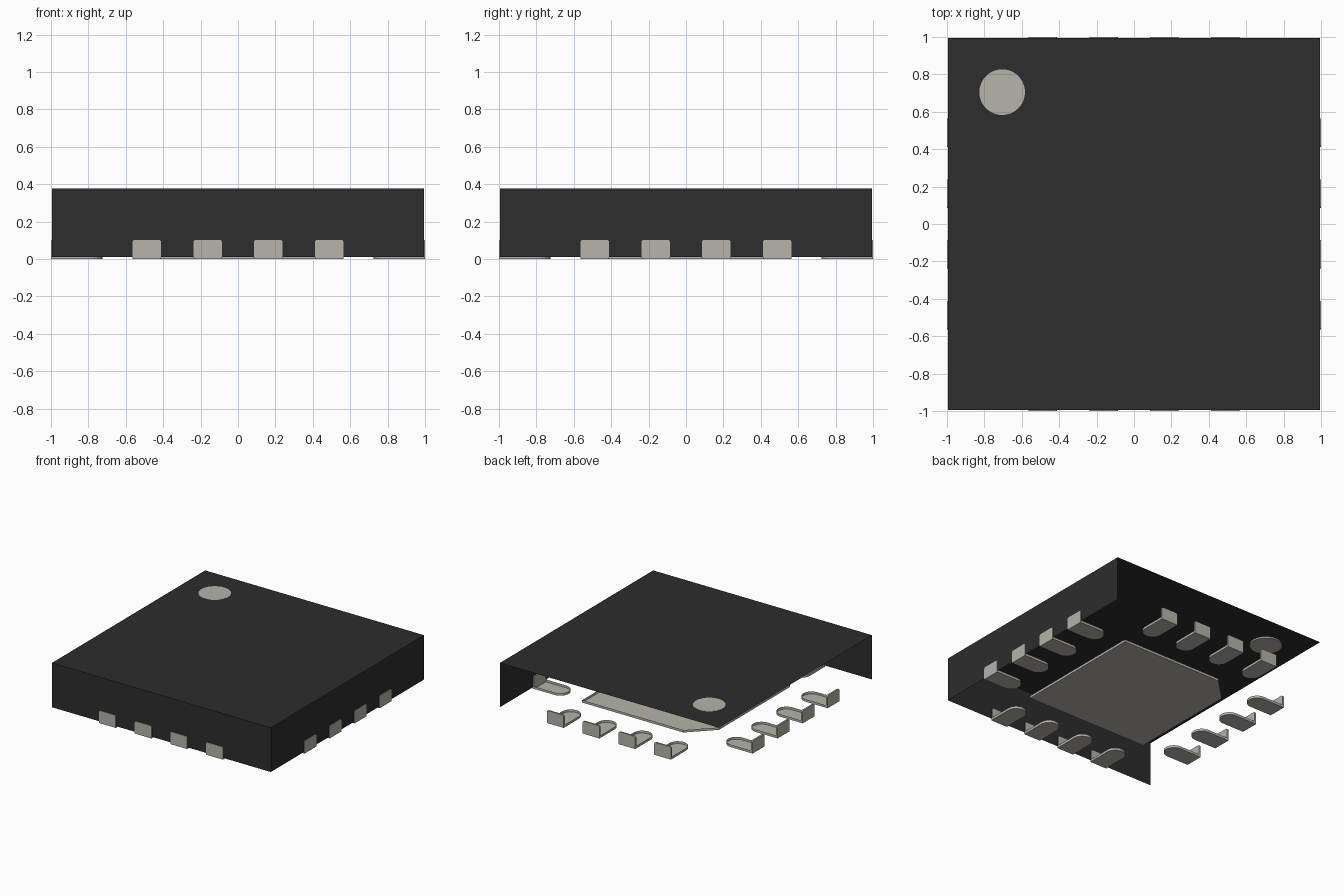
import bpy, bmesh
from math import sin, cos, pi
from mathutils import Matrix, Vector

cube = bpy.data.objects.get("Cube")
if cube:
    bpy.data.objects.remove(cube, do_unlink=True)


def material(name, rgb):
    m = bpy.data.materials.new(name)
    m.use_nodes = True
    m.diffuse_color = (*rgb, 1)
    m.node_tree.nodes["Principled BSDF"].inputs["Base Color"].default_value = (*rgb, 1)
    return m


black = material("black plastic", (0.026, 0.026, 0.026))
metal = material("pale metal", (0.465, 0.457, 0.398))


def finish(bm, name, mat):
    mesh = bpy.data.meshes.new(name)
    bm.to_mesh(mesh)
    bm.free()
    mesh.materials.append(mat)
    obj = bpy.data.objects.new(name, mesh)
    bpy.context.collection.objects.link(obj)
    return obj


def arc(cx, cy, r, start, end, steps):
    """Points along a circular arc."""
    angles = [start + (end - start) * i / steps for i in range(steps + 1)]
    return [(cx + r * cos(a), cy + r * sin(a)) for a in angles]


def prism(bm, outline, to_3d, low, high, open_top=False):
    """Extrude a counter-clockwise outline; to_3d places (u, v, depth)."""
    a = [bm.verts.new(to_3d(u, v, low)) for u, v in outline]
    b = [bm.verts.new(to_3d(u, v, high)) for u, v in outline]
    bm.faces.new(a[::-1])
    if not open_top:
        bm.faces.new(b)
    n = len(outline)
    for i in range(n):
        j = (i + 1) % n
        bm.faces.new((a[i], a[j], b[j], b[i]))


def flat(u, v, d):
    return (u, v, d)


def upright(u, v, d):
    return (u, -d, v)


# Package body: open shell with a top and two walls
BODY, BASE, TOP = 0.995, 0.012, 0.376
bm = bmesh.new()
bmesh.ops.create_cube(bm, size=1)
bmesh.ops.scale(bm, vec=(2 * BODY, 2 * BODY, TOP - BASE), verts=bm.verts)
bmesh.ops.translate(bm, vec=(0, 0, (TOP + BASE) / 2), verts=bm.verts)
bm.normal_update()
missing = [Vector((-1, 0, 0)), Vector((0, 1, 0)), Vector((0, 0, -1))]
bmesh.ops.delete(bm, geom=[f for f in bm.faces if any(f.normal.dot(d) > 0.9 for d in missing)],
                 context="FACES")
finish(bm, "package_body", black)

# Round marker set into the top
bm = bmesh.new()
prism(bm, arc(-0.705, 0.705, 0.122, 0, 2 * pi, 48)[:-1], flat, TOP - 0.012, TOP + 0.002)
finish(bm, "corner_marker", metal)

# Central pad with one clipped corner
P, CLIP, THICK = 0.555, 0.19, 0.02
bm = bmesh.new()
prism(bm, [(-P, -P), (P, -P), (P, P), (CLIP - P, P), (-P, P - CLIP)],
      flat, 0, THICK, open_top=True)
finish(bm, "centre_pad", metal)

# Leads: a round-ended foot and an upright tab, four on each side
W, H, R = 0.076, 0.103, 0.012
foot = [(-W, -0.99), (W, -0.99)] + arc(0, -0.725 - W, W, 0, pi, 16)
tab = ([(-W, 0), (W, 0)] + arc(W - R, H - R, R, 0, pi / 2, 4)
       + arc(R - W, H - R, R, pi / 2, pi, 4))
for turn, side in enumerate(("front", "left", "back", "right")):
    for i in range(4):
        bm = bmesh.new()
        prism(bm, foot, flat, 0, THICK, open_top=True)
        prism(bm, tab, upright, 0.986, 1.0)
        shift = Matrix.Translation(((i - 1.5) * 0.325, 0, 0))
        bm.transform(Matrix.Rotation(turn * pi / 2, 4, "Z") @ shift)
        finish(bm, f"{side}_lead_{i + 1}", metal)
